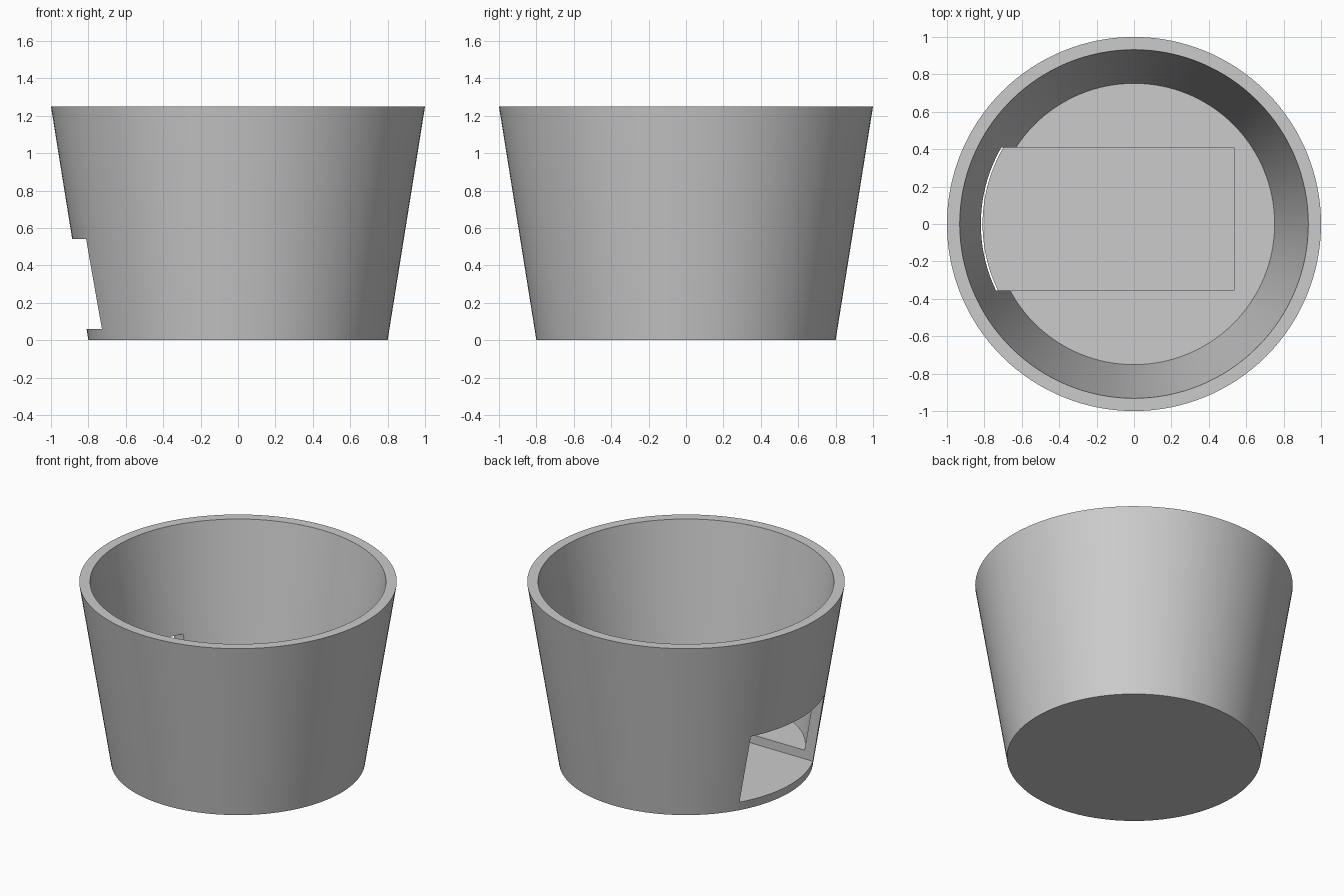
import bpy
import bmesh
from math import cos, sin, tau

cube = bpy.data.objects.get("Cube")
if cube:
    bpy.data.objects.remove(cube, do_unlink=True)

SEGMENTS = 128

grey = bpy.data.materials.new("plain grey")
grey.use_nodes = True
colour = (0.6, 0.6, 0.6, 1)
grey.diffuse_color = colour
grey.node_tree.nodes["Principled BSDF"].inputs["Base Color"].default_value = colour


def make_object(name, bm):
    bmesh.ops.recalc_face_normals(bm, faces=bm.faces)
    mesh = bpy.data.meshes.new(name)
    bm.to_mesh(mesh)
    bm.free()
    mesh.materials.append(grey)
    obj = bpy.data.objects.new(name, mesh)
    bpy.context.collection.objects.link(obj)
    return obj


def lathe(name, profile):
    """Turn a (radius, height) profile about z, capping both ends."""
    bm = bmesh.new()
    rings = [[bm.verts.new((r * cos(tau * i / SEGMENTS), r * sin(tau * i / SEGMENTS), z))
              for i in range(SEGMENTS)] for r, z in profile]
    for low, high in zip(rings, rings[1:]):
        for i in range(SEGMENTS):
            j = (i + 1) % SEGMENTS
            bm.faces.new((low[i], low[j], high[j], high[i]))
    bm.faces.new(rings[0])
    bm.faces.new(rings[-1])
    return make_object(name, bm)


def box(name, low, high):
    bm = bmesh.new()
    bmesh.ops.create_cube(bm, size=1)
    for v in bm.verts:
        v.co = [(a + b) / 2 + c * (b - a) for a, b, c in zip(low, high, v.co)]
    return make_object(name, bm)


# Tapered pot with an even wall and a thick floor
pot = lathe("tapered_pot", [(0.80, 0), (1.0, 1.25), (0.932, 1.25), (0.752, 0.12)])

# Side opening that also sinks a shallow pocket into the floor
cutter = box("opening_cutter", (-1.2, -0.355, 0.06), (0.535, 0.41, 0.54))
cutter.hide_render = True
cut = pot.modifiers.new("side opening", "BOOLEAN")
cut.operation = "DIFFERENCE"
cut.solver = "EXACT"
cut.object = cutter

bpy.ops.object.select_all(action="DESELECT")
pot.select_set(True)
bpy.context.view_layer.objects.active = pot
bpy.ops.object.modifier_apply(modifier=cut.name)
bpy.data.objects.remove(cutter, do_unlink=True)

# Smooth round walls, crisp rims and corners
bpy.ops.object.shade_smooth_by_angle(angle=0.5)
